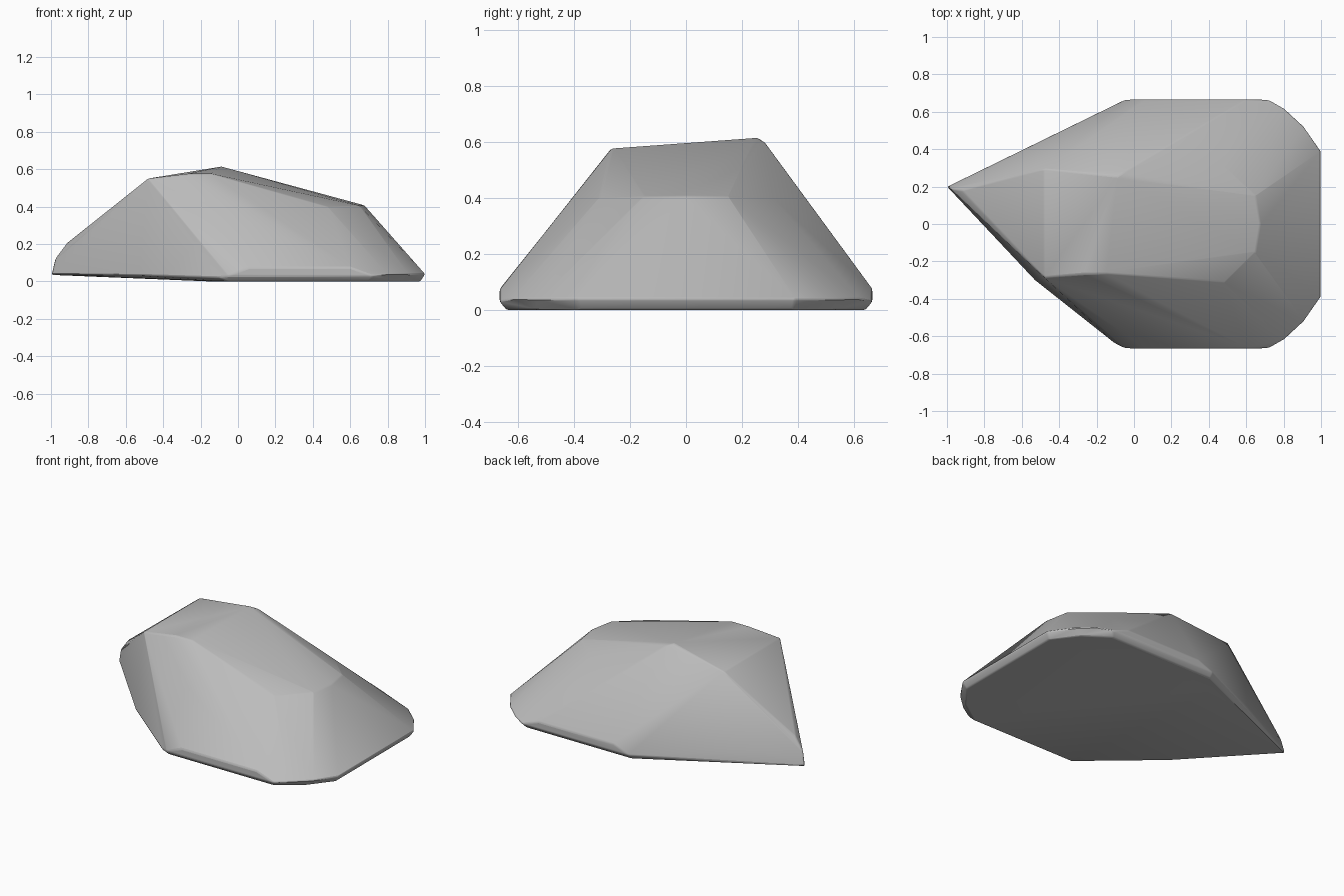
import bpy, bmesh, math

cube = bpy.data.objects.get("Cube")
if cube:
    bpy.data.objects.remove(cube)

# Stone colour
stone = bpy.data.materials.new("stone grey")
stone.use_nodes = True
grey = (0.5, 0.5, 0.5, 1)
stone.diffuse_color = grey
stone.node_tree.nodes["Principled BSDF"].inputs["Base Color"].default_value = grey

# Corners shared by the front and back halves (y is mirrored)
mirrored = [
    (-0.05, 0.64, 0), (0.7, 0.64, 0), (0.86, 0.53, 0), (0.975, 0.38, 0),
    (-0.05, 0.665, 0.03), (0.72, 0.665, 0.03),
    (0.06, 0.665, 0.075), (0.6, 0.665, 0.075),
    (0.8, 0.62, 0.04), (0.91, 0.52, 0.04), (1, 0.39, 0.04),
    (0.65, 0.15, 0.405), (0.48, 0.31, 0.4),
]
# Uneven crown, pointed end and nose
single = [
    (-0.48, -0.285, 0.55), (-0.27, -0.268, 0.575), (-0.15, -0.265, 0.577),
    (-0.48, 0.295, 0.55), (-0.09, 0.255, 0.615), (-0.05, 0.28, 0.6),
    (0.675, 0, 0.407),
    (-1, 0.2, 0.035), (-0.98, 0.19, 0.12), (-0.92, 0.18, 0.2),
    (-0.53, -0.3, 0.033), (-0.1, -0.64, 0.02), (-0.15, 0.55, 0),
]
points = single + [(x, s * y, z) for x, y, z in mirrored for s in (-1, 1)]

# Wrap the corners in one faceted skin
bm = bmesh.new()
for p in points:
    bm.verts.new(p)
bmesh.ops.convex_hull(bm, input=bm.verts)
loose = [v for v in bm.verts if not v.link_faces]
bmesh.ops.delete(bm, geom=loose, context='VERTS')
bmesh.ops.dissolve_limit(bm, angle_limit=math.radians(1),
                         verts=bm.verts, edges=bm.edges)
bmesh.ops.recalc_face_normals(bm, faces=bm.faces)
mesh = bpy.data.meshes.new("rock")
bm.to_mesh(mesh)
bm.free()
mesh.materials.append(stone)

rock = bpy.data.objects.new("rock", mesh)
bpy.context.collection.objects.link(rock)

# Slightly worn edges, soft shading over shallow facets
bevel = rock.modifiers.new("worn edges", 'BEVEL')
bevel.width = 0.008
bevel.segments = 2
bevel.angle_limit = math.radians(20)

bpy.ops.object.select_all(action='DESELECT')
rock.select_set(True)
bpy.context.view_layer.objects.active = rock
bpy.ops.object.shade_smooth_by_angle(angle=math.radians(30))
